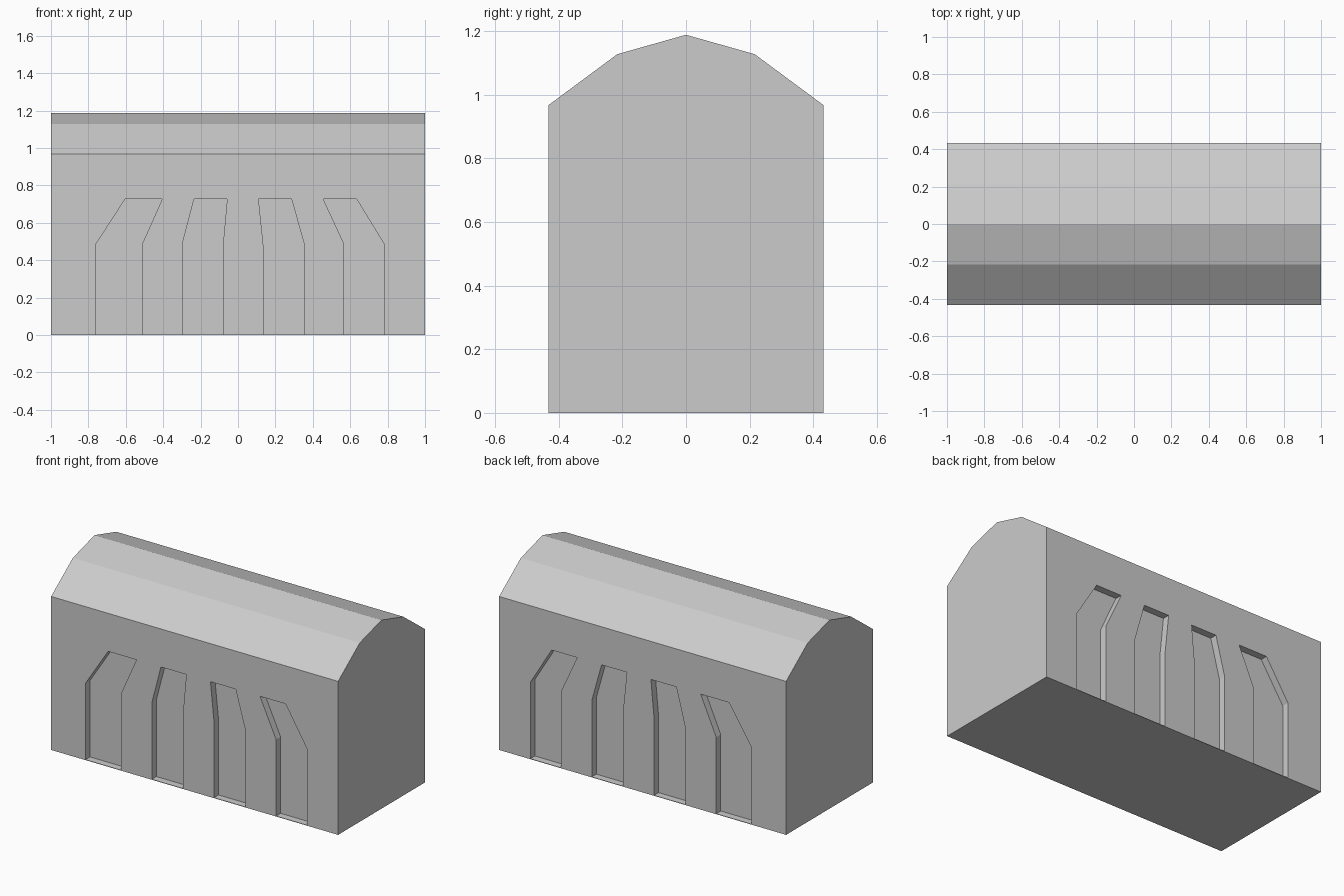
import bpy, bmesh
from mathutils import Vector

if "Cube" in bpy.data.objects:
    bpy.data.objects.remove(bpy.data.objects["Cube"])

HALF_LEN, HALF_WID, DEPTH = 1.0, 0.432, 0.045
FLOOR, SPRING, CROWN = 0.003, 0.485, 0.727


def add_prism(bm, points, offset):
    """Extrude a closed 3D outline along offset into a solid."""
    face = bm.faces.new([bm.verts.new(p) for p in points])
    res = bmesh.ops.extrude_face_region(bm, geom=[face], use_keep_orig=True)
    verts = [g for g in res["geom"] if isinstance(g, bmesh.types.BMVert)]
    bmesh.ops.translate(bm, verts=verts, vec=Vector(offset))


def make_object(name, bm):
    bmesh.ops.recalc_face_normals(bm, faces=bm.faces[:])
    mesh = bpy.data.meshes.new(name)
    bm.to_mesh(mesh)
    bm.free()
    obj = bpy.data.objects.new(name, mesh)
    bpy.context.collection.objects.link(obj)
    return obj


# Vaulted block: end profile swept along x
half = [(HALF_WID, 0), (HALF_WID, 0.967), (0.216, 1.127)]
profile = half + [(0, 1.188)] + [(-y, z) for y, z in reversed(half)]
bm = bmesh.new()
add_prism(bm, [(-HALF_LEN, y, z) for y, z in profile], (2 * HALF_LEN, 0, 0))
body = make_object("vaulted_block", bm)

# Arch niches: left and right at the base, left and right at the top
niches = [(-0.76, -0.513, -0.603, -0.405),
          (-0.298, -0.08, -0.235, -0.058),
          (0.135, 0.354, 0.11, 0.286),
          (0.568, 0.782, 0.456, 0.634)]
bm = bmesh.new()
for side in (-1, 1):
    y = side * (HALF_WID - DEPTH)
    for left, right, top_left, top_right in niches:
        outline = [(left, FLOOR), (right, FLOOR), (right, SPRING),
                   (top_right, CROWN), (top_left, CROWN), (left, SPRING)]
        add_prism(bm, [(x, y, z) for x, z in outline], (0, side * 0.2, 0))
cutter = make_object("niche_cutter", bm)
cutter.hide_render = True

# Carve the niches into both long walls
mod = body.modifiers.new("niches", 'BOOLEAN')
mod.operation, mod.solver, mod.object = 'DIFFERENCE', 'EXACT', cutter
bpy.context.view_layer.objects.active = body
bpy.ops.object.modifier_apply(modifier=mod.name)
bpy.data.objects.remove(cutter)
